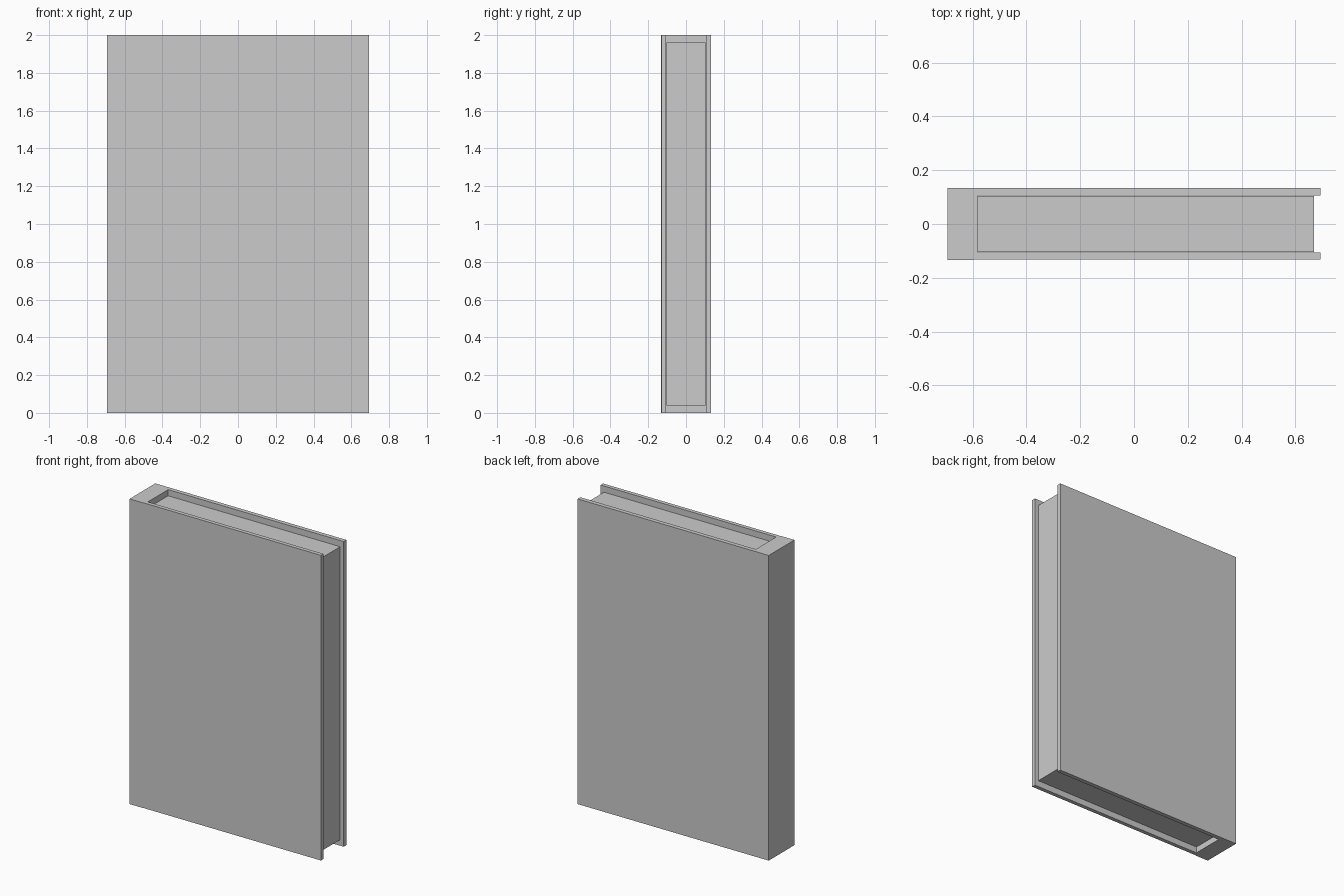
import bpy
import bmesh
from mathutils import Vector

if "Cube" in bpy.data.objects:
    bpy.data.objects.remove(bpy.data.objects["Cube"], do_unlink=True)


def prism(name, outline, bottom, top):
    """Extrude a closed x/y outline upwards into a solid."""
    bm = bmesh.new()
    face = bm.faces.new([bm.verts.new((x, y, bottom)) for x, y in outline])
    grown = bmesh.ops.extrude_face_region(bm, geom=[face])["geom"]
    verts = [v for v in grown if isinstance(v, bmesh.types.BMVert)]
    bmesh.ops.translate(bm, verts=verts, vec=Vector((0, 0, top - bottom)))
    bmesh.ops.recalc_face_normals(bm, faces=bm.faces)
    mesh = bpy.data.meshes.new(name)
    bm.to_mesh(mesh)
    bm.free()
    obj = bpy.data.objects.new(name, mesh)
    bpy.context.collection.objects.link(obj)
    return obj


height = 2.0
half_width = 0.693
outer, inner = 0.133, 0.105
spine_inside = -0.58
hinge = -0.597
step = 0.002

# Cover: one U-shaped profile joining the spine and both boards,
# with a slight step at the front hinge
cover_outline = [
    (-half_width, -outer),
    (hinge, -outer),
    (hinge, -outer + step),
    (half_width, -outer + step),
    (half_width, -inner),
    (spine_inside, -inner),
    (spine_inside, inner),
    (half_width, inner),
    (half_width, outer),
    (-half_width, outer),
]
prism("book_cover", cover_outline, 0, height)

# Page block: set back from the three open edges
page_inset = 0.04
page_start, page_end = spine_inside - 0.005, 0.668
page_half = inner - 0.001
page_outline = [
    (page_start, -page_half),
    (page_end, -page_half),
    (page_end, page_half),
    (page_start, page_half),
]
prism("page_block", page_outline, page_inset, height - page_inset)
